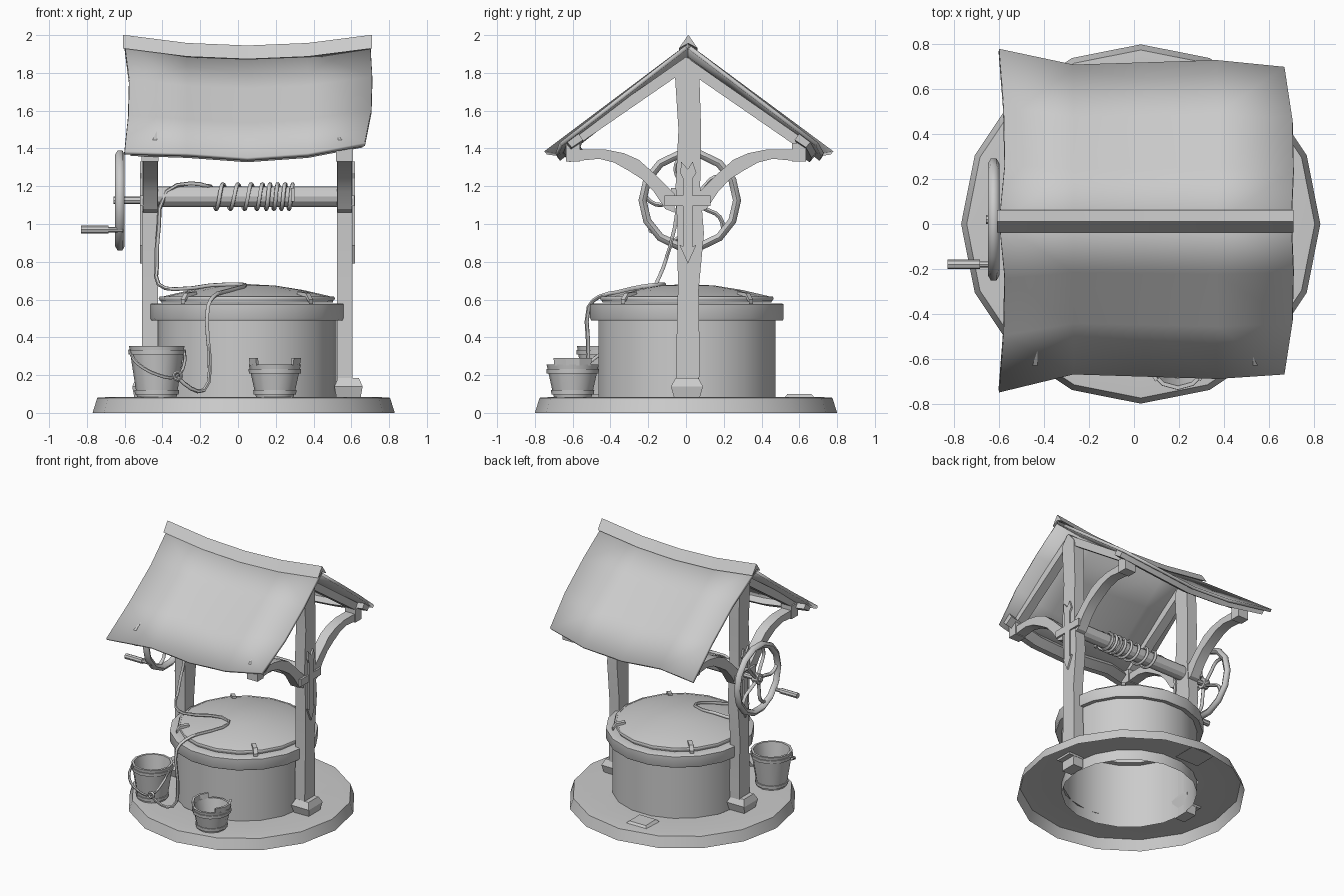
import bpy, bmesh
from math import sin, cos, pi, radians, tau
from mathutils import Vector

if "Cube" in bpy.data.objects:
    bpy.data.objects.remove(bpy.data.objects["Cube"])


def finish(ob, angle=35):
    bpy.ops.object.select_all(action='DESELECT')
    ob.select_set(True)
    bpy.context.view_layer.objects.active = ob
    if ob.type == 'CURVE':
        bpy.ops.object.convert(target='MESH')
        ob = bpy.context.object
    bpy.ops.object.shade_smooth_by_angle(angle=radians(angle))
    return ob


def mesh(name, verts, faces, angle=35):
    me = bpy.data.meshes.new(name)
    me.from_pydata([tuple(v) for v in verts], [], faces)
    bm = bmesh.new()
    bm.from_mesh(me)
    bmesh.ops.remove_doubles(bm, verts=bm.verts, dist=0.0001)
    bmesh.ops.recalc_face_normals(bm, faces=bm.faces)
    bm.to_mesh(me)
    bm.free()
    ob = bpy.data.objects.new(name, me)
    bpy.context.collection.objects.link(ob)
    return finish(ob, angle)


def loft(name, rings, caps=True, angle=25):
    """Skin a list of equal closed rings of points."""
    n = len(rings[0])
    faces = [(a * n + i, a * n + (i + 1) % n, (a + 1) * n + (i + 1) % n, (a + 1) * n + i)
             for a in range(len(rings) - 1) for i in range(n)]
    if caps:
        faces += [tuple(range(n)), tuple(range((len(rings) - 1) * n, len(rings) * n))]
    return mesh(name, [p for r in rings for p in r], faces, angle)


def lathe(name, profile, n, loc):
    return loft(name, [[(loc[0] + r * cos(tau * i / n), loc[1] + r * sin(tau * i / n), z)
                        for i in range(n)] for r, z in profile], caps=False, angle=35)


def prism(name, outline, x0, x1):
    """Extrude a (y, z) outline along x."""
    return loft(name, [[(x, y, z) for y, z in outline] for x in (x0, x1)])


def rod(name, x0, x1, r, y, z, n=12):
    return prism(name, [(y + r * cos(tau * i / n), z + r * sin(tau * i / n)) for i in range(n)], x0, x1)


def tube(name, pts, r, cyclic=False, res=3):
    cu = bpy.data.curves.new(name, 'CURVE')
    cu.dimensions = '3D'
    cu.resolution_u = res
    cu.bevel_depth = r
    cu.bevel_resolution = 1
    cu.use_fill_caps = not cyclic
    sp = cu.splines.new('BEZIER')
    sp.bezier_points.add(len(pts) - 1)
    for b, p in zip(sp.bezier_points, pts):
        b.co = p
        b.handle_left_type = b.handle_right_type = 'AUTO'
    sp.use_cyclic_u = cyclic
    ob = bpy.data.objects.new(name, cu)
    bpy.context.collection.objects.link(ob)
    return finish(ob, 60)


# Stone base, well wall and lid
lathe("base_slab", [(0.47, 0.08), (0.70, 0.085), (0.775, 0.08), (0.80, 0.0)], 16, (0.03, 0))
WELL = (0.047, 0.005)
lathe("well_wall", [(0.475, 0.0), (0.475, 0.50)], 18, WELL)
lathe("well_rim", [(0.46, 0.50), (0.515, 0.49), (0.52, 0.50), (0.52, 0.575), (0.51, 0.58),
                   (0.44, 0.58), (0.44, 0.50), (0.46, 0.50)], 18, WELL)
lathe("lid", [(0, 0.585), (0.455, 0.585), (0.46, 0.61), (0.43, 0.62), (0.3, 0.65),
              (0.15, 0.674), (0, 0.682)], 18, WELL)
tube("lid_hoop", [(WELL[0] + 0.455 * cos(tau * i / 18), WELL[1] + 0.455 * sin(tau * i / 18), 0.605)
                  for i in range(18)], 0.012, True, 1)
for k in range(4):
    a = pi / 4 + k * pi / 2
    d, t = Vector((cos(a), sin(a), 0)), Vector((-sin(a), cos(a), 0)) * 0.015
    c = Vector((*WELL, 0))
    loft("lid_clip", [[c + d * r - t + Vector((0, 0, z)), c + d * r + t + Vector((0, 0, z)),
                       c + d * r + t + Vector((0, 0, z + 0.02)), c + d * r - t + Vector((0, 0, z + 0.02))]
                      for r, z in ((0.39, 0.622), (0.455, 0.615), (0.48, 0.58))])


# Posts with feet, braces, rafters and cross ornaments
def rect(x, y, z, hx, hy):
    return [(x - hx, y - hy, z), (x + hx, y - hy, z), (x + hx, y + hy, z), (x - hx, y + hy, z)]


POST = [(0.0, 0.005, 0.062), (0.3, 0.01, 0.062), (0.65, 0.012, 0.055), (0.95, 0.025, 0.07),
        (1.2, 0.01, 0.065), (1.5, 0.02, 0.06), (1.81, 0.005, 0.065), (1.88, 0.005, 0.01)]
BRACE = [(0.62, 1.395), (0.43, 1.395), (0.33, 1.375), (0.25, 1.34), (0.16, 1.26), (0.06, 1.16),
         (0.06, 1.06), (0.11, 1.08), (0.17, 1.17), (0.23, 1.235), (0.30, 1.28), (0.38, 1.325),
         (0.46, 1.345), (0.62, 1.33)]
STRIP = [(0.01, 0.79), (0.055, 0.89), (0.035, 0.88), (0.035, 1.24), (0.055, 1.27), (0.035, 1.33),
         (0.01, 1.29), (-0.025, 1.33), (-0.03, 1.27), (-0.015, 1.24), (-0.015, 0.88), (-0.035, 0.89)]
for x, side in ((-0.465, -1), (0.565, 1)):
    loft("post", [rect(x, y, z, 0.042, hy) for z, y, hy in POST])
    loft("post_foot", [rect(x + side * 0.02, 0.005, z, hx, hy) for z, hx, hy in
                       ((0.07, 0.062, 0.065), (0.14, 0.075, 0.085), (0.185, 0.055, 0.06))])
    for s in (-1, 1):
        prism("brace", [(s * y, z) for y, z in BRACE], x - 0.038, x + 0.038)
        prism("rafter", [(0, 1.885), (s * 0.63, 1.445), (s * 0.63, 1.38), (0, 1.815)], x - 0.035, x + 0.035)
        prism("brace_end", [(s * 0.56, 1.33), (s * 0.635, 1.33), (s * 0.635, 1.43), (s * 0.56, 1.43)],
              x - 0.045, x + 0.045)
    xf = x + side * 0.035
    prism("ornament_strip", STRIP, xf, xf + side * 0.02)
    prism("ornament_bar", [(-0.115, 1.095), (0.13, 1.095), (0.13, 1.15), (-0.115, 1.15)],
          xf, xf + side * 0.018)

# Sagging roof: two slopes, ridge cap and eave beams
XS = (-0.60, -0.27, 0.05, 0.37, 0.70)
EAVE_Y = {1: (0.78, 0.71, 0.72, 0.73, 0.70), -1: (0.75, 0.67, 0.68, 0.69, 0.67)}
EAVE_Z = (1.385, 1.375, 1.352, 1.375, 1.43)
BOW = ((0, 0), (0.025, 0.01), (0.02, 0.005), (0.0, -0.03))


def sag(x):
    return 0.055 * ((x - 0.05) / 0.65) ** 2


for s in (-1, 1):
    verts, faces = [], []
    for j in range(4):
        v = j / 3
        for i, x in enumerate(XS):
            ridge = 1.90 + sag(x)
            bx = BOW[j][0] if i == 0 else BOW[j][1] if i == 4 else 0
            verts.append((x + bx, 0.01 + s * v * (EAVE_Y[s][i] - 0.01 * s),
                          ridge + v * (EAVE_Z[i] - ridge)))
    for j in range(3):
        for i in range(4):
            f = (j * 5 + i, j * 5 + i + 1, j * 5 + i + 6, j * 5 + i + 5)
            faces.append(f)
    roof = mesh("roof_slope", verts, faces)
    if roof.data.polygons[0].normal.z < 0:
        roof.data.flip_normals()
    m = roof.modifiers.new("thickness", 'SOLIDIFY')
    m.thickness = 0.022
    m.offset = -1
    rings = []
    for i, x in enumerate(XS):
        xx = max(-0.57, min(0.66, x))
        y, z = EAVE_Y[s][i] - 0.04, EAVE_Z[i] + 0.005
        rings.append([(xx, s * y, z), (xx, s * (y - 0.06), z + 0.045),
                      (xx, s * (y - 0.085), z + 0.01), (xx, s * (y - 0.025), z - 0.03)])
    loft("eave_beam", rings)
loft("ridge_cap", [[(x, 0.012 + y, 1.945 + sag(x) + z) for y, z in
                    ((-0.05, -0.072), (0, 0), (0.05, -0.072), (0, -0.045))]
                   for x in (-0.61, -0.27, 0.05, 0.37, 0.71)])

# Winch drum, crank wheel and handle
AY, AZ = 0.01, 1.145
rod("winch_drum", -0.43, 0.53, 0.054, AY, AZ)
rod("wheel_axle", -0.66, -0.42, 0.02, 0.02, 1.125, 8)
rod("wheel_hub", -0.645, -0.60, 0.04, 0.02, 1.125, 10)


def wheel(r, a):
    return (-0.625, 0.02 + r * cos(a), 1.125 + r * sin(a))


tube("wheel_rim", [wheel(0.25, tau * i / 14) for i in range(14)], 0.025, True, 1)
for k in range(5):
    a = 0.5 + k * tau / 5
    tube("wheel_spoke", [wheel(0.02, a), wheel(0.10, a + 0.25), wheel(0.18, a + 0.25), wheel(0.25, a)], 0.013)
rod("handle_pin", -0.70, -0.61, 0.014, -0.18, 0.97, 8)
rod("handle_grip", -0.83, -0.685, 0.021, -0.18, 0.97, 8)
loft("drum_peg", [rect(0.29, -0.06, z, 0.01, 0.02) for z in (1.12, 1.19)])

# Rope: coils on the drum, slack over the lid, down to the bucket
TURNS = (0.29, 0.25, 0.21, 0.17, 0.13, 0.07, 0.0, -0.08, -0.15)
coil = []
for k in range(len(TURNS) - 1):
    for q in range(8):
        a = pi / 2 + tau * q / 8
        coil.append((TURNS[k] + (TURNS[k + 1] - TURNS[k]) * q / 8, AY + 0.066 * cos(a), AZ + 0.066 * sin(a)))
tube("rope", coil + [
    (-0.16, 0.0, 1.20), (-0.25, 0.0, 1.215), (-0.38, -0.03, 1.17), (-0.42, -0.06, 0.98), (-0.43, -0.12, 0.77),
    (-0.42, -0.16, 0.68), (-0.34, -0.17, 0.655), (-0.15, -0.13, 0.675), (0.02, -0.14, 0.68),
    (0.03, -0.23, 0.67), (-0.08, -0.36, 0.64), (-0.13, -0.46, 0.615), (-0.16, -0.515, 0.56),
    (-0.16, -0.52, 0.40), (-0.15, -0.52, 0.22), (-0.18, -0.54, 0.12), (-0.25, -0.58, 0.13),
    (-0.32, -0.60, 0.19)], 0.011, res=2)
tube("rope_knot", [(-0.32 + 0.02 * cos(i * pi / 3), -0.60, 0.195 + 0.02 * sin(i * pi / 3))
                   for i in range(6)], 0.009, True)


# Buckets
def bucket(name, loc, r0, r1, top):
    lathe(name, [(0, 0.085), (r0, 0.085), (r1, top), (r1 - 0.017, top), (r0 - 0.012, 0.11), (0, 0.11)], 12, loc)
    for z in (0.11, top - 0.035):
        r = r0 + (r1 - r0) * (z - 0.085) / (top - 0.085)
        lathe(name + "_hoop", [(r - 0.003, z - 0.012), (r + 0.007, z - 0.012), (r + 0.009, z + 0.012),
                               (r - 0.003, z + 0.012)], 12, loc)


bucket("tall_bucket", (-0.43, -0.43), 0.105, 0.147, 0.355)
tube("bucket_bail", [(-0.575, -0.45, 0.33), (-0.53, -0.57, 0.26), (-0.42, -0.61, 0.20),
                     (-0.33, -0.595, 0.19), (-0.285, -0.52, 0.26), (-0.285, -0.43, 0.33)], 0.009)
bucket("short_bucket", (0.195, -0.60), 0.10, 0.138, 0.255)
for a0 in (0, pi):
    loft("bucket_ear", [[(0.195 + r * cos(a), -0.60 + r * sin(a), z) for r, z in
                         ((0.12, 0.25), (0.137, 0.25), (0.143, 0.29), (0.126, 0.29))]
                        for a in (a0 - pi / 4, a0 - pi / 12, a0 + pi / 12, a0 + pi / 4)])

# Loose flat stone on the slab
loft("loose_stone", [rect(-0.05, 0.60, z, h, h * 0.9) for z, h in ((0.07, 0.10), (0.10, 0.07))])
